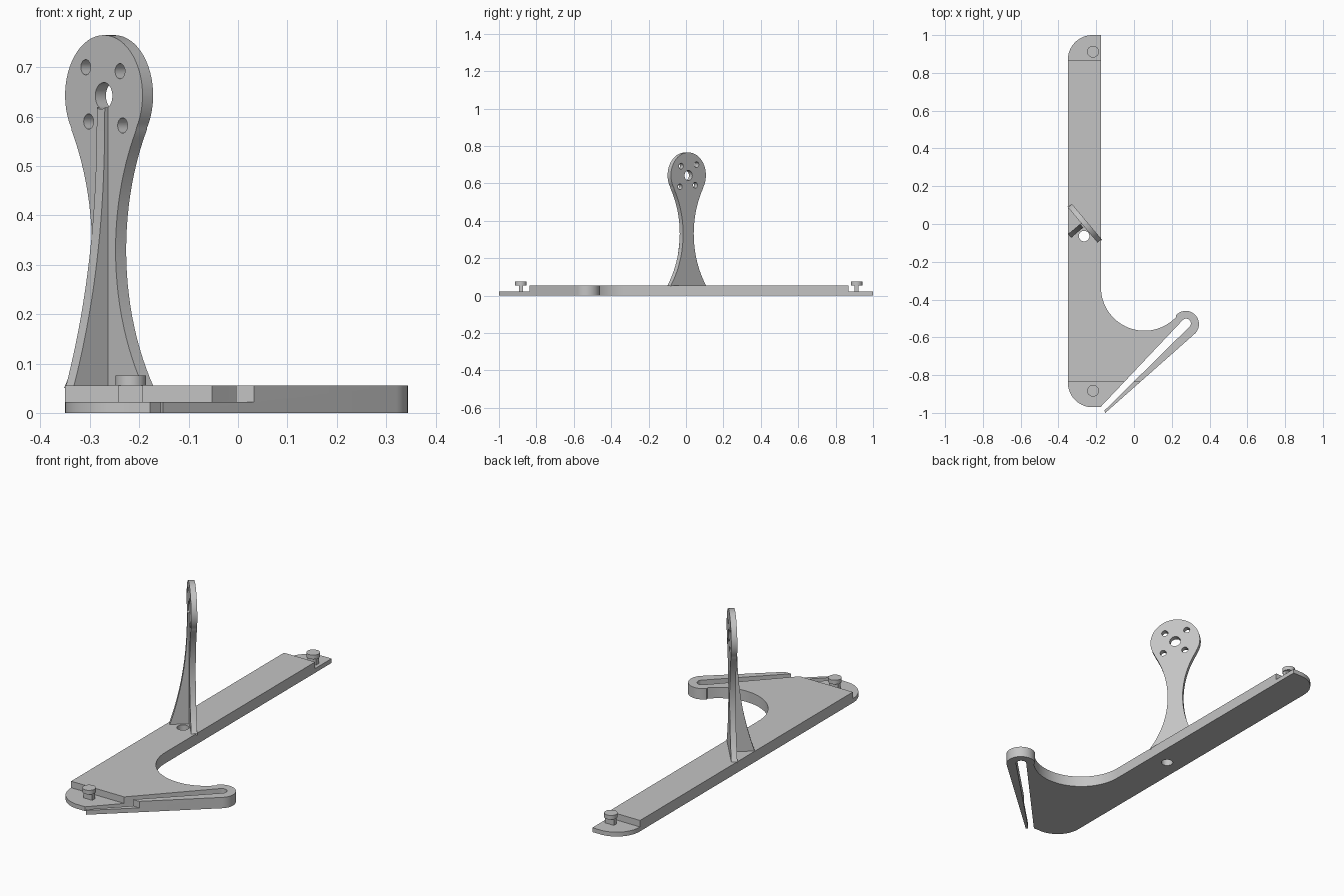
import bpy, bmesh
from math import cos, sin, radians, asin
from mathutils import Matrix

cube = bpy.data.objects.get("Cube")
if cube:
    bpy.data.objects.remove(cube, do_unlink=True)

grey = bpy.data.materials.new("plain grey")
grey.use_nodes = True
grey.diffuse_color = (0.55, 0.55, 0.55, 1)
grey.node_tree.nodes["Principled BSDF"].inputs["Base Color"].default_value = (0.55, 0.55, 0.55, 1)


def arc(cx, cy, r, start, end, n=24):
    """Points on an arc, angles in degrees."""
    angles = [radians(start + (end - start) * i / n) for i in range(n + 1)]
    return [(cx + r * cos(a), cy + r * sin(a)) for a in angles]


def circle(cx, cy, r, n=32):
    return arc(cx, cy, r, 0, 360, n)[:-1]


def rect(x0, y0, x1, y1):
    return [(x0, y0), (x1, y0), (x1, y1), (x0, y1)]


def prism(name, outline, low, high, matrix=Matrix()):
    """Extrude a flat outline along its local z, then place it."""
    bm = bmesh.new()
    face = bm.faces.new([bm.verts.new((x, y, low)) for x, y in outline])
    extruded = bmesh.ops.extrude_face_region(bm, geom=[face])["geom"]
    verts = [v for v in extruded if isinstance(v, bmesh.types.BMVert)]
    bmesh.ops.translate(bm, verts=verts, vec=(0, 0, high - low))
    bmesh.ops.recalc_face_normals(bm, faces=bm.faces)
    bm.transform(matrix)
    mesh = bpy.data.meshes.new(name)
    bm.to_mesh(mesh)
    bm.free()
    mesh.materials.append(grey)
    obj = bpy.data.objects.new(name, mesh)
    bpy.context.collection.objects.link(obj)
    return obj


def activate(obj):
    bpy.ops.object.select_all(action='DESELECT')
    obj.select_set(True)
    bpy.context.view_layer.objects.active = obj


def cut(target, cutter):
    cutter.hide_render = True
    mod = target.modifiers.new("cut", 'BOOLEAN')
    mod.operation = 'DIFFERENCE'
    mod.solver = 'EXACT'
    mod.object = cutter
    activate(target)
    bpy.ops.object.modifier_apply(modifier=mod.name)
    bpy.data.objects.remove(cutter, do_unlink=True)


def upright(angle):
    """Local x goes along the given heading, local y goes up."""
    return (Matrix.Translation((-0.261, 0.004, 0))
            @ Matrix.Rotation(radians(angle), 4, 'Z')
            @ Matrix.Rotation(radians(90), 4, 'X'))


LEFT, RIGHT = -0.35, -0.175
THICK, LEDGE = 0.055, 0.022

# Base plate: long bar with a curved arm and a slotted finger
outline = [(RIGHT, 1.0)]
outline += arc(-0.22, 0.87, 0.13, 90, 180)
outline += arc(-0.22, -0.84, 0.13, 180, 270)
outline += [(-0.178, -0.97)]
outline += arc(0.276, -0.526, 0.025, 136, -46, 16)
outline += [(-0.157, -0.988), (-0.152, -1.0)]
outline += arc(0.274, -0.53, 0.07, -48, 138)
outline += arc(0.055, -0.335, 0.23, -43, -180, 32)
base = prism("base_plate", outline, 0, THICK)

# Lowered end ledges and the hole beside the post
cut(base, prism("rear_ledge_cutter", rect(-1, 0.868, 1, 1.2), LEDGE, 0.2))
cut(base, prism("front_ledge_cutter", rect(-1, -1.2, 1, -0.837), LEDGE, 0.2))
cut(base, prism("base_hole_cutter", circle(-0.264, -0.064, 0.028), -0.1, 0.2))

# Button pins: a flat stem under a round cap
parts = [base]
for label, y in (("front", -0.883), ("rear", 0.912)):
    x = -0.217
    parts.append(prism(label + "_pin_stem",
                       rect(x - 0.025, y - 0.011, x + 0.025, y + 0.011), LEDGE - 0.005, THICK + 0.003))
    parts.append(prism(label + "_pin_cap", circle(x, y, 0.031), THICK, 0.076))

# Post plate: round head on a waisted neck, turned at an angle
HEAD_Z, HEAD_R, HALF = 0.643, 0.122, 0.014
flare = 0.487
sweep = [asin((z - 0.33) / flare) for z in (0.05, 0.573)]
neck = []
for i in range(25):
    a = sweep[0] + (sweep[1] - sweep[0]) * i / 24
    neck.append((0.037 + flare * (1 - cos(a)), 0.33 + flare * sin(a)))
head = arc(0, HEAD_Z, HEAD_R, -33, 213, 40)
profile = neck + head + [(-u, z) for u, z in reversed(neck)]
post = prism("post_plate", profile, -HALF, HALF, upright(-50))
parts.append(post)

# Reinforcing rib with a concave edge, tapering up to the head
RIB_TOP = 0.618
rib = [(0, 0.05)]
for i in range(25):
    t = i / 24
    rib.append((HALF + 0.008 + 0.083 * (1 - t) ** 2.3, 0.05 + (RIB_TOP - 0.05) * t))
rib.append((0, RIB_TOP))
rib_obj = prism("post_rib", rib, -0.0125, 0.0125, upright(-140))
parts.append(rib_obj)

# Head holes: one centre bore and four screw holes
bore = circle(0, HEAD_Z - 0.001, 0.027)
cut(rib_obj, prism("rib_bore_cutter", bore, -0.2, 0.2, upright(-50)))
cut(post, prism("bore_cutter", bore, -0.2, 0.2, upright(-50)))
for u, v in ((-0.057, 0.057), (0.051, 0.049), (-0.048, -0.053), (0.059, -0.061)):
    cut(post, prism("screw_hole_cutter", circle(u, HEAD_Z + v, 0.0155, 24), -0.2, 0.2, upright(-50)))

for obj in parts:
    activate(obj)
    bpy.ops.object.shade_smooth_by_angle(angle=radians(30))
